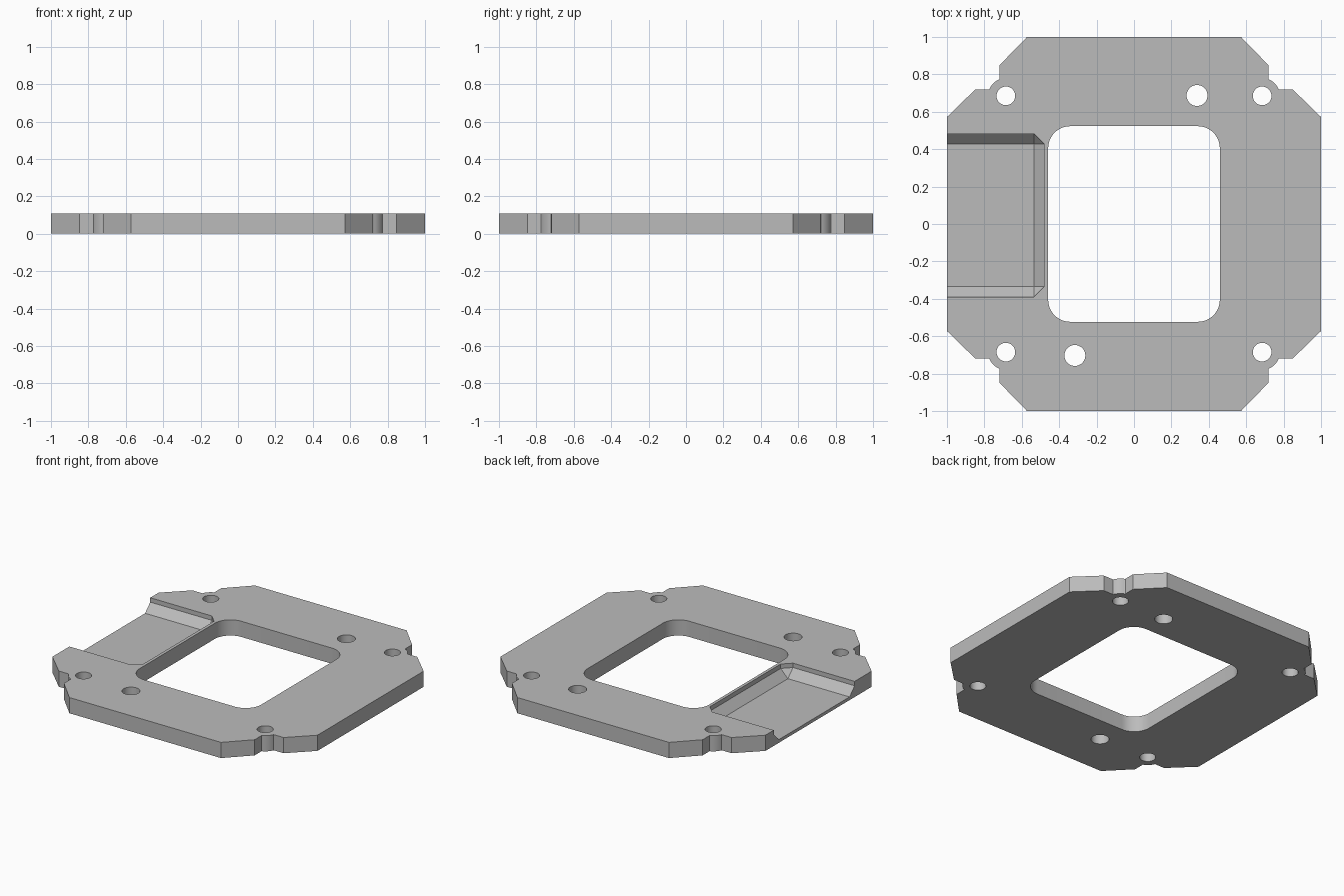
import bpy, bmesh
from math import cos, sin, pi, radians

if "Cube" in bpy.data.objects:
    bpy.data.objects.remove(bpy.data.objects["Cube"], do_unlink=True)

THICK = 0.107
FLOOR = 0.022      # material left under the side pocket
SLOPE = 0.055      # width and height of the pocket's bevelled walls

grey = bpy.data.materials.new("plain grey")
grey.use_nodes = True
grey.diffuse_color = (0.5, 0.5, 0.5, 1)
grey.node_tree.nodes["Principled BSDF"].inputs["Base Color"].default_value = grey.diffuse_color


def arc(cx, cy, r, start, end, n):
    """Points on an arc, angles in degrees."""
    angles = [radians(start + (end - start) * i / n) for i in range(n + 1)]
    return [(cx + r * cos(a), cy + r * sin(a)) for a in angles]


def make_object(name, bm):
    bmesh.ops.recalc_face_normals(bm, faces=bm.faces)
    mesh = bpy.data.meshes.new(name)
    bm.to_mesh(mesh)
    bm.free()
    mesh.materials.append(grey)
    obj = bpy.data.objects.new(name, mesh)
    bpy.context.collection.objects.link(obj)
    return obj


def prism(name, points, z0, z1):
    bm = bmesh.new()
    base = bm.faces.new([bm.verts.new((x, y, z0)) for x, y in points])
    top = bmesh.ops.extrude_face_region(bm, geom=[base])["geom"]
    verts = [v for v in top if isinstance(v, bmesh.types.BMVert)]
    bmesh.ops.translate(bm, verts=verts, vec=(0, 0, z1 - z0))
    if base not in bm.faces:
        bm.faces.new([v for v in bm.verts if v not in verts])
    return make_object(name, bm)


# Plate outline: one corner with its rounded ear, mirrored to all four
corner = [(1, 0.572), (0.848, 0.72), (0.772, 0.72)]
corner += arc(0.685, 0.685, 0.095, 22, 67, 8)
corner += [(0.72, 0.775), (0.72, 0.848), (0.572, 1)]
outline = []
for sx, sy in ((1, 1), (-1, 1), (-1, -1), (1, -1)):
    points = corner if sx * sy > 0 else corner[::-1]
    outline += [(sx * x, sy * y) for x, y in points]
plate = prism("mounting_plate", outline, 0, THICK)

cutters = []

# Central window with rounded corners
window = []
for i, (sx, sy) in enumerate(((1, 1), (-1, 1), (-1, -1), (1, -1))):
    window += arc(sx * 0.341, sy * 0.405, 0.118, 90 * i, 90 * i + 90, 10)
cutters.append(prism("window_cutter", window, -0.1, 0.3))

# Corner screw holes and two larger locating holes
holes = [(sx * 0.685, sy * 0.685, 0.05) for sx in (1, -1) for sy in (1, -1)]
holes += [(0.337, 0.687, 0.056), (-0.316, -0.703, 0.056)]
for x, y, r in holes:
    cutters.append(prism("hole_cutter", arc(x, y, r, 0, 348.75, 31), -0.1, 0.3))

# Side pocket: flat floor, sloped walls with clipped corners, short upright lip
x0, x1, y0, y1 = -1.2, -0.535, -0.334, 0.427
rim = [(x0, y0 - SLOPE), (x1, y0 - SLOPE), (x1 + SLOPE, y0),
       (x1 + SLOPE, y1), (x1, y1 + SLOPE), (x0, y1 + SLOPE)]
bm = bmesh.new()
for x, y in ((x0, y0), (x1, y0), (x1, y1), (x0, y1)):
    bm.verts.new((x, y, FLOOR))
for z in (FLOOR + SLOPE, 0.3):
    for x, y in rim:
        bm.verts.new((x, y, z))
bmesh.ops.convex_hull(bm, input=bm.verts)
bmesh.ops.dissolve_limit(bm, angle_limit=pi / 180, verts=bm.verts, edges=bm.edges)
cutters.append(make_object("pocket_cutter", bm))

# Cut everything out of the plate
bpy.ops.object.select_all(action="DESELECT")
plate.select_set(True)
bpy.context.view_layer.objects.active = plate
for cutter in cutters:
    cutter.hide_render = True
    mod = plate.modifiers.new("cut", "BOOLEAN")
    mod.operation = "DIFFERENCE"
    mod.solver = "EXACT"
    mod.object = cutter
    bpy.ops.object.modifier_apply(modifier=mod.name)
for cutter in cutters:
    bpy.data.objects.remove(cutter, do_unlink=True)

bpy.ops.object.shade_smooth_by_angle(angle=radians(30))
